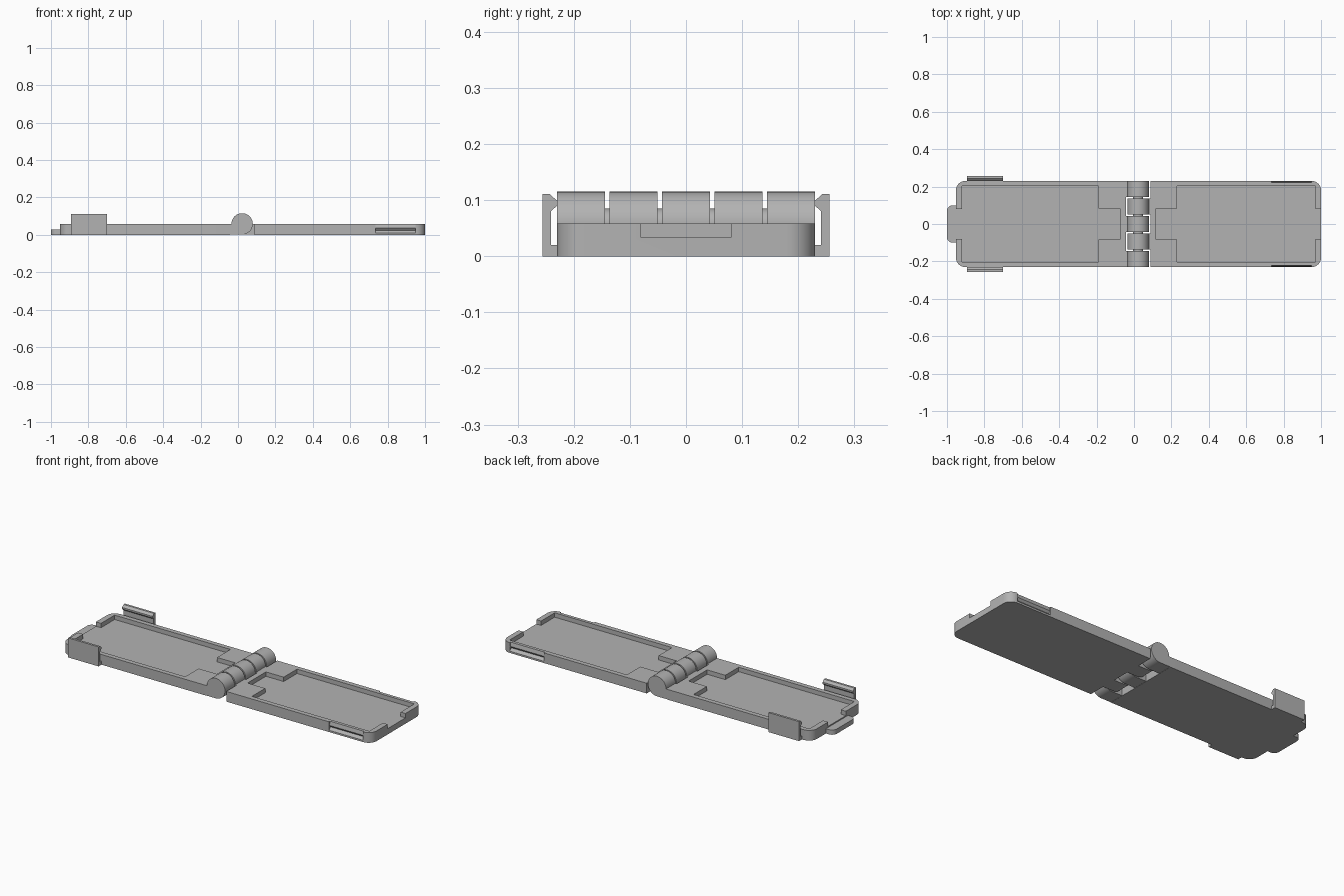
import bpy
import bmesh
from math import cos, sin, pi, radians
from mathutils import Vector

cube = bpy.data.objects.get("Cube")
if cube:
    bpy.data.objects.remove(cube, do_unlink=True)

grey = bpy.data.materials.new("plain grey")
grey.use_nodes = True
grey.diffuse_color = (0.45, 0.45, 0.45, 1)
grey.node_tree.nodes["Principled BSDF"].inputs["Base Color"].default_value = (0.45, 0.45, 0.45, 1)

THICK = 0.058          # plate thickness, also the hinge axis height
FLOOR = 0.033          # pocket floor height
HALF = 0.23            # half width of the plates
HINGE_X, HINGE_R = 0.022, 0.057


def prism(name, points, axis, start, end):
    """Extrude a 2D outline along an axis: x uses (y, z), y uses (x, z), z uses (x, y)."""
    place = {"x": lambda a, b: (start, a, b),
             "y": lambda a, b: (a, start, b),
             "z": lambda a, b: (a, b, start)}[axis]
    push = Vector([(end - start) * (axis == k) for k in "xyz"])
    bm = bmesh.new()
    base = bm.faces.new([bm.verts.new(place(a, b)) for a, b in points])
    grown = bmesh.ops.extrude_face_region(bm, geom=[base], use_keep_orig=True)
    bmesh.ops.translate(bm, vec=push,
                        verts=[g for g in grown["geom"] if isinstance(g, bmesh.types.BMVert)])
    bmesh.ops.recalc_face_normals(bm, faces=bm.faces)
    mesh = bpy.data.meshes.new(name)
    bm.to_mesh(mesh)
    bm.free()
    mesh.materials.append(grey)
    obj = bpy.data.objects.new(name, mesh)
    bpy.context.collection.objects.link(obj)
    return obj


def select(obj):
    bpy.ops.object.select_all(action="DESELECT")
    obj.select_set(True)
    bpy.context.view_layer.objects.active = obj


def cut(obj, cutter):
    mod = obj.modifiers.new("cut", "BOOLEAN")
    mod.operation, mod.solver, mod.object = "DIFFERENCE", "EXACT", cutter
    select(obj)
    bpy.ops.object.modifier_apply(modifier=mod.name)
    bpy.data.objects.remove(cutter, do_unlink=True)


def smooth(obj):
    select(obj)
    bpy.ops.object.shade_smooth_by_angle(angle=radians(25))


def arc(cx, cy, r, a0, a1, steps):
    return [(cx + r * cos(radians(a0 + (a1 - a0) * i / steps)),
             cy + r * sin(radians(a0 + (a1 - a0) * i / steps))) for i in range(steps + 1)]


def end_rounded(inner, outer, half, r):
    """Rectangle outline with its two outer corners rounded."""
    s = 1 if outer > inner else -1
    corner = [(outer - s * r + s * px, half - r + py) for px, py in arc(0, 0, r, 0, 90, 10)]
    return ([(inner, -half)] + [(x, -y) for x, y in reversed(corner)]
            + corner + [(inner, half)])


def plate(name, inner, outer, neck, shoulder, wall):
    """Tray half with a stepped pocket that opens through its outer end."""
    body = prism(name, end_rounded(inner, outer, HALF, 0.05), "z", 0, THICK)
    beyond = outer + (0.05 if outer > 0 else -0.05)
    side = [(neck, 0.083), (shoulder, 0.083), (shoulder, 0.203),
            (wall, 0.203), (wall, 0.08), (beyond, 0.08)]
    outline = side + [(x, -y) for x, y in reversed(side)]
    cut(body, prism("pocket_cutter", outline, "z", FLOOR, 0.1))
    return body


# The two tray halves
right_plate = plate("right_tray", -0.043, -0.952, -0.075, -0.19, -0.92)
left_plate = plate("left_tray", 0.087, 1.0, 0.118, 0.23, 0.97)

# Catch grooves in both long sides of one tray
groove = [(0.25, 0.07), (0.221, 0.07), (0.221, 0.058), (0.226, 0.036),
          (0.216, 0.024), (0.23, 0.01), (0.25, 0.01)]
for s in (1, -1):
    cut(left_plate, prism("groove_cutter", [(s * y, z) for y, z in groove], "x", 0.735, 0.95))
smooth(right_plate)
smooth(left_plate)

# Thumb tab on the outer end
smooth(prism("thumb_tab", end_rounded(-0.95, -1.0, 0.1, 0.03), "z", 0, 0.027))

# Snap clips: foot, upright arm and hooked tip
clip = [(0.23, 0), (0.256, 0), (0.256, 0.111), (0.243, 0.111), (0.23, 0.099),
        (0.23, 0.09), (0.241, 0.08), (0.241, 0.02), (0.23, 0.02)]
for s, side in ((1, "back"), (-1, "front")):
    prism(side + "_snap_clip", [(s * y, z) for y, z in clip], "x", -0.892, -0.70)

# Hinge knuckles, joined alternately to each tray
pitch, width = 0.0935, 0.086
for i in range(5):
    mid = (i - 2) * pitch
    s = 1 if i % 2 == 0 else -1
    edge = -0.043 if s == 1 else 0.087
    shape = [(HINGE_X + s * x, z) for x, z in arc(0, THICK, HINGE_R, -90, 180, 48)]
    shape += [(edge, THICK), (edge, 0.001)]
    smooth(prism("hinge_knuckle_%d" % (i + 1), shape, "y", mid - width / 2, mid + width / 2))

# Hinge pin seen in the gaps between knuckles
smooth(prism("hinge_pin", arc(HINGE_X, THICK, 0.027, 0, 350, 35), "y", -0.2, 0.2))
